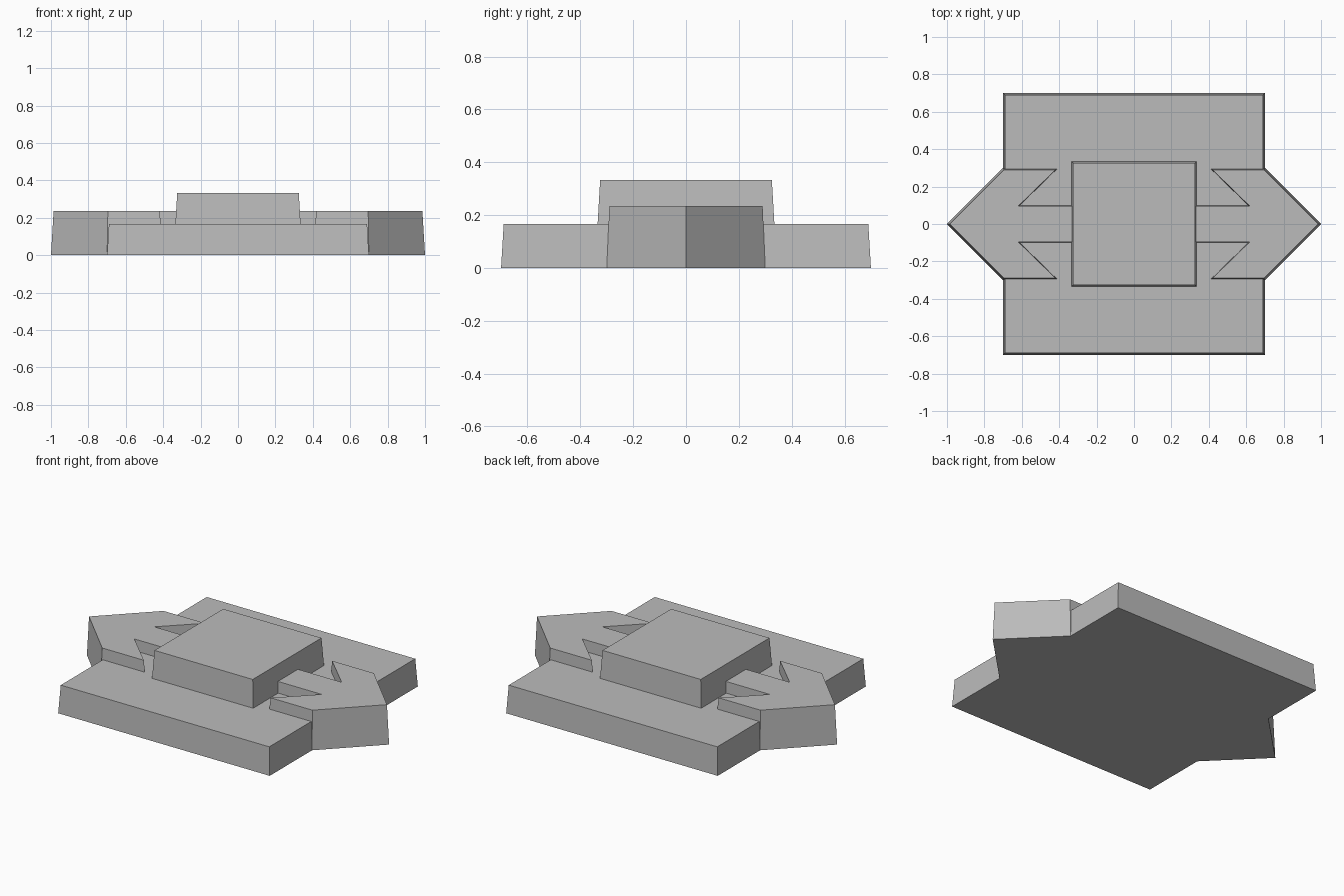
import bpy
import bmesh

cube = bpy.data.objects.get("Cube")
if cube:
    bpy.data.objects.remove(cube, do_unlink=True)

# One flat grey for the whole model
grey = bpy.data.materials.new("plain_grey")
grey.use_nodes = True
colour = (0.5, 0.5, 0.5, 1)
grey.diffuse_color = colour
grey.node_tree.nodes["Principled BSDF"].inputs["Base Color"].default_value = colour


def drafted_slab(name, outline, bottom, top, draft=0.01):
    """Extrude an outline upward with sides that lean in by the draft."""
    bm = bmesh.new()
    verts = [bm.verts.new((x, y, bottom)) for x, y in outline]
    face = bm.faces.new(verts)
    bm.normal_update()
    bmesh.ops.inset_region(bm, faces=[face], thickness=draft,
                           use_boundary=True, use_even_offset=True)
    for v in face.verts:
        v.co.z = top
    bm.faces.new(verts[::-1])
    bmesh.ops.recalc_face_normals(bm, faces=bm.faces)
    mesh = bpy.data.meshes.new(name)
    bm.to_mesh(mesh)
    bm.free()
    mesh.materials.append(grey)
    obj = bpy.data.objects.new(name, mesh)
    bpy.context.collection.objects.link(obj)
    return obj


def square(half):
    return [(-half, -half), (half, -half), (half, half), (-half, half)]


# Broad base and raised centre block
drafted_slab("base_plate", square(0.7), 0, 0.167)
drafted_slab("centre_block", square(0.335), 0.16, 0.333)

# Barbed arrows pointing out to both sides, their shafts running into the block
half_arrow = [(0.3, -0.105), (0.595, -0.105), (0.395, -0.3), (0.7, -0.3)]
arrow = half_arrow + [(1.0, 0)] + [(x, -y) for x, y in reversed(half_arrow)]
for side, sign in (("left", 1), ("right", -1)):
    outline = [(sign * x, sign * y) for x, y in arrow]
    drafted_slab(side + "_arrow", outline, 0, 0.235)
